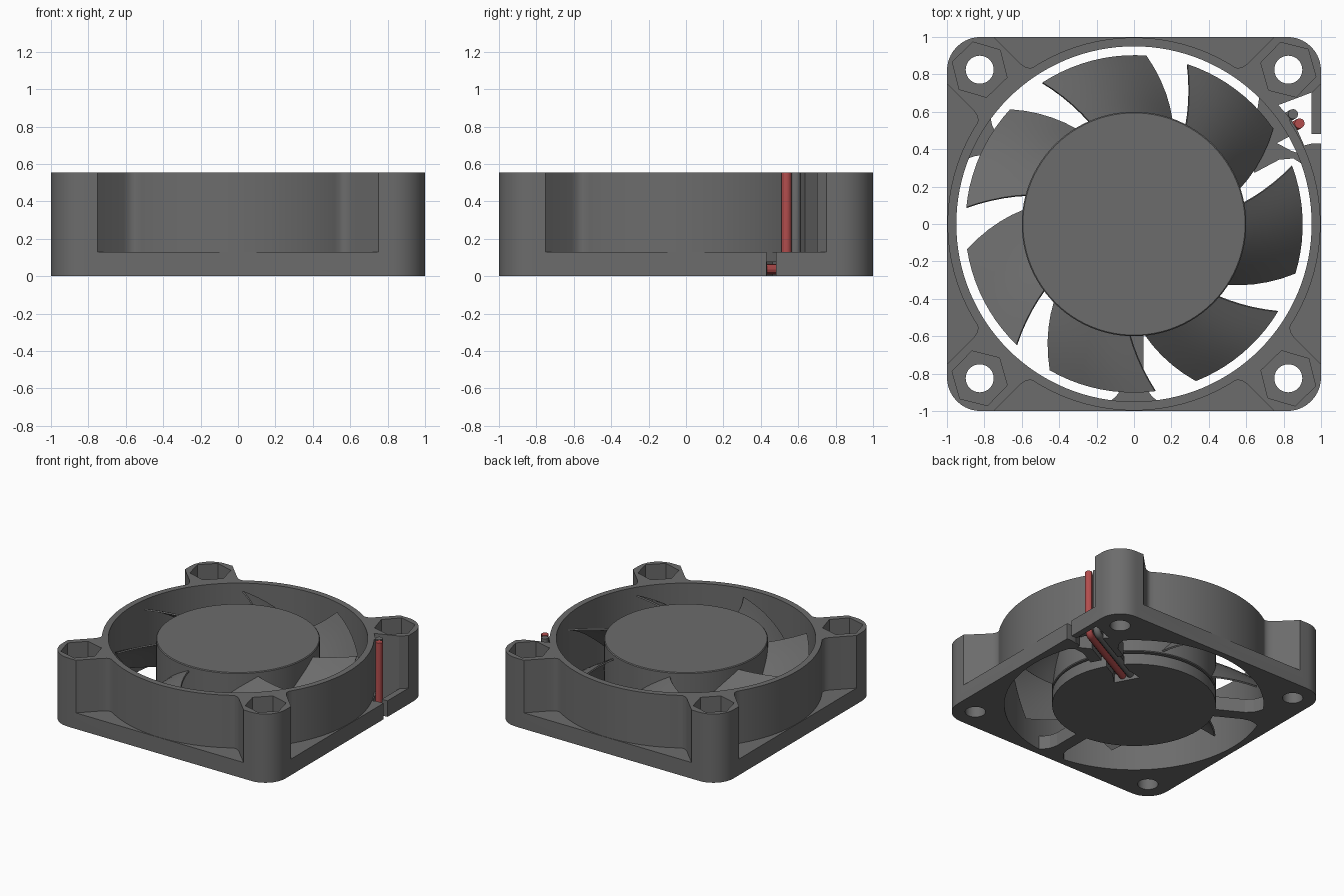
import bpy, bmesh
from math import sin, cos, pi, radians
from mathutils import Vector

if "Cube" in bpy.data.objects:
    bpy.data.objects.remove(bpy.data.objects["Cube"])

TOP, PLATE = 0.555, 0.13


def material(name, rgb):
    m = bpy.data.materials.new(name)
    m.diffuse_color = (*rgb, 1)
    m.use_nodes = True
    m.node_tree.nodes["Principled BSDF"].inputs["Base Color"].default_value = m.diffuse_color
    return m


DARK = material("dark_plastic", (0.15, 0.15, 0.15))
RED = material("red", (0.45, 0.075, 0.075))


def arc(r, a0, a1, n, cx=0, cy=0):
    return [(cx + r * cos(radians(a0 + (a1 - a0) * i / n)),
             cy + r * sin(radians(a0 + (a1 - a0) * i / n))) for i in range(n + 1)]


def circle(r, n, cx=0, cy=0, rot=0):
    return arc(r, rot, rot + 360, n, cx, cy)[:-1]


def turn(pts, deg):
    c, s = cos(radians(deg)), sin(radians(deg))
    return [(x * c - y * s, x * s + y * c) for x, y in pts]


def finish(bm, name):
    bmesh.ops.recalc_face_normals(bm, faces=bm.faces)
    me = bpy.data.meshes.new(name)
    bm.to_mesh(me)
    bm.free()
    me.materials.append(DARK)
    ob = bpy.data.objects.new(name, me)
    bpy.context.collection.objects.link(ob)
    return ob


def prism(name, pts, z0, z1):
    bm = bmesh.new()
    face = bm.faces.new([bm.verts.new((x, y, z0)) for x, y in pts])
    up = bmesh.ops.extrude_face_region(bm, geom=[face])["geom"]
    bmesh.ops.translate(bm, vec=(0, 0, z1 - z0),
                        verts=[v for v in up if isinstance(v, bmesh.types.BMVert)])
    return finish(bm, name)


def activate(ob):
    bpy.ops.object.select_all(action='DESELECT')
    ob.select_set(True)
    bpy.context.view_layer.objects.active = ob


def cut(ob, pts, z0, z1):
    # a cut that wipes out the part is retried with a tiny shift
    backup = ob.data.copy()
    for shift in (0, 0.0007, -0.0011, 0.0023):
        cutter = prism("cutter", [(x + shift, y + shift * 0.6) for x, y in pts], z0, z1)
        mod = ob.modifiers.new("cut", 'BOOLEAN')
        mod.operation, mod.solver, mod.object = 'DIFFERENCE', 'EXACT', cutter
        activate(ob)
        bpy.ops.object.modifier_apply(modifier=mod.name)
        bpy.data.objects.remove(cutter)
        if len(ob.data.vertices) > 0.6 * len(backup.vertices):
            return
        ob.data = backup.copy()


def smooth(ob):
    activate(ob)
    bpy.ops.object.shade_smooth_by_angle(angle=radians(30))


# wire channel: a line through P along D, with side direction N
P, D = Vector((0.6, 0.42)), Vector((0.883, 0.47))
N = Vector((-0.47, 0.883))


def local(*pts):
    return [tuple(P + D * t + N * n) for t, n in pts]


def strip(t0, t1, n0, n1):
    return local((t0, n0), (t1, n0), (t1, n1), (t0, n1))


# frame: rounded square block, carved down to plate, ring and corner posts
outline = []
for k, (sx, sy) in enumerate(((1, 1), (-1, 1), (-1, -1), (1, -1))):
    outline += arc(0.18, 90 * k, 90 * k + 90, 10, sx * 0.82, sy * 0.82)
frame = prism("fan_frame", outline, 0, TOP)

web = [(-0.85, -1.1), (-0.61, -0.86), (-0.585, -0.841), (-0.56, -0.834)]
side = web + arc(0.997, 237, 303, 36) + [(-x, y) for x, y in web[::-1]]
for k in range(4):
    cut(frame, turn(side, 90 * k), PLATE, 1)
cut(frame, circle(0.95, 128), -1, 1)

# screw holes with hexagonal nut pockets
for sx in (-1, 1):
    for sy in (-1, 1):
        x, y = 0.825 * sx, 0.825 * sy
        cut(frame, circle(0.075, 32, x, y), -1, 1)
        cut(frame, circle(0.152, 6, x, y, 44 if sx * sy < 0 else 46), 0.3, 1)

# wire pocket with side slot, and the channel passing under the ring
cut(frame, [(0.772, 0.636), (0.83, 0.57), (0.87, 0.51), (0.91, 0.42), (0.95, 0.43),
            (1.1, 0.43), (1.1, 0.48), (0.95, 0.48), (0.95, 0.703)], -1, 1)
cut(frame, strip(0.01, 0.317, -0.137, 0.066), -1, 0.075)
smooth(frame)

# motor base disc with wire notch
base = prism("motor_base", circle(0.6, 96), 0, 0.09)
cut(base, local((-0.37, -0.1), (-0.25, -0.065), (0.2, -0.065),
                (0.2, 0.065), (-0.25, 0.065), (-0.37, 0.1)), -1, 0.07)
smooth(base)

# two flared spokes
half = [(0.57, 0.05), (0.82, 0.05), (0.88, 0.065), (0.92, 0.095), (0.96, 0.14)]
for i, a in enumerate((151, 270)):
    prism(f"spoke_{i + 1}", turn([(x, -y) for x, y in half] + half[::-1], a), 0, 0.11)

# wide wire spoke: two flared walls under a roof
prism("channel_wall_1", local((-0.03, -0.15), (0.12, -0.15), (0.19, -0.18), (0.23, -0.25),
                              (0.25, -0.19), (0.2, -0.14), (0.15, -0.065), (-0.03, -0.065)), 0, 0.11)
prism("channel_wall_2", local((-0.03, 0.065), (0.24, 0.065), (0.23, 0.13), (0.2, 0.22),
                              (0.15, 0.15), (0.08, 0.11), (-0.03, 0.11)), 0, 0.11)
prism("channel_roof", strip(-0.03, 0.23, -0.066, 0.066), 0.075, 0.11)

# rotor hub and shaft
hub = prism("rotor_hub", circle(0.6, 96), 0.11, 0.552)
bev = hub.modifiers.new("bevel", 'BEVEL')
bev.width, bev.segments, bev.limit_method = 0.006, 1, 'ANGLE'
activate(hub)
bpy.ops.object.modifier_apply(modifier="bevel")
smooth(hub)
smooth(prism("shaft", circle(0.1, 24), 0.05, 0.15))


# seven swept blades
def blade(name, offset):
    nu, nv = 10, 5
    bm = bmesh.new()
    rows = []
    for j in range(nv + 1):
        v = j / nv
        r = 0.59 + 0.31 * v
        a0, a1 = 70 + 16 * v, 113.5 + 9.5 * v
        row = []
        for i in range(nu + 1):
            u = i / nu
            a = radians(a0 + (a1 - a0) * u + offset)
            z = 0.13 + 0.38 * (u + 0.12 * sin(pi * u))
            row.append(bm.verts.new((r * cos(a), r * sin(a), z)))
        rows.append(row)
    for j in range(nv):
        for i in range(nu):
            bm.faces.new((rows[j][i], rows[j][i + 1], rows[j + 1][i + 1], rows[j + 1][i]))
    ob = finish(bm, name)
    mod = ob.modifiers.new("thickness", 'SOLIDIFY')
    mod.thickness, mod.offset = 0.012, 0
    activate(ob)
    bpy.ops.object.modifier_apply(modifier="thickness")
    smooth(ob)


for k in range(7):
    blade(f"blade_{k + 1}", k * 360 / 7)


# two wires: along the channel, then bending straight up
def wire(name, side_offset, t_end, mat):
    cu = bpy.data.curves.new(name, 'CURVE')
    cu.dimensions = '3D'
    cu.bevel_depth, cu.bevel_resolution, cu.use_fill_caps = 0.027, 4, True
    pts = [(-0.36, 0.037)]
    pts += [(t_end - 0.05 + x, 0.087 + y) for x, y in arc(0.05, -90, 0, 6)]
    pts.append((t_end, TOP))
    sp = cu.splines.new('POLY')
    sp.points.add(len(pts) - 1)
    for p, (t, z) in zip(sp.points, pts):
        q = P + D * t + N * side_offset
        p.co = (q.x, q.y, z, 1)
    cu.materials.append(mat)
    ob = bpy.data.objects.new(name, cu)
    bpy.context.collection.objects.link(ob)
    activate(ob)
    bpy.ops.object.convert(target='MESH')
    smooth(bpy.context.view_layer.objects.active)


wire("red_wire", -0.03, 0.307, RED)
wire("dark_wire", 0.03, 0.30, DARK)
